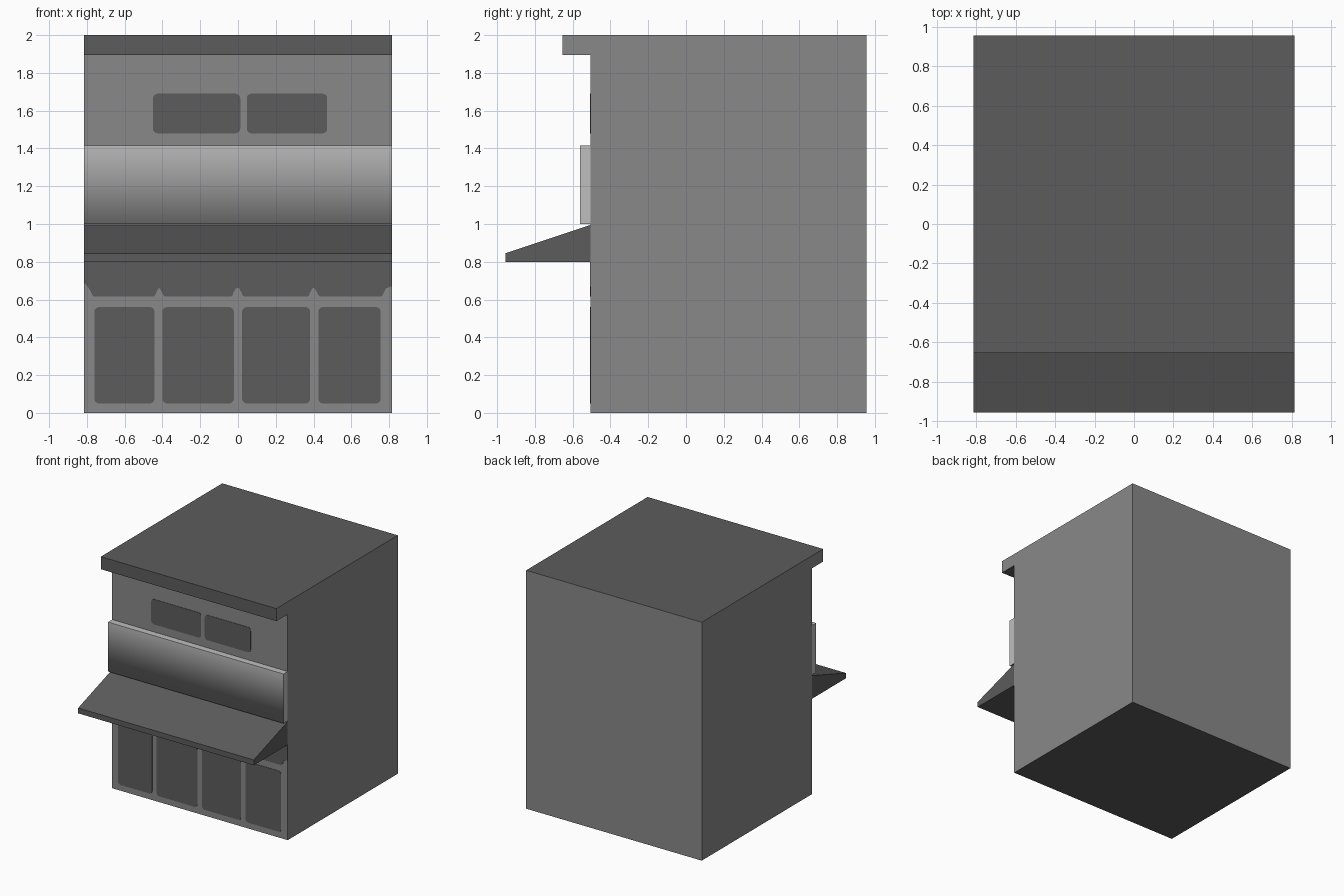
import bpy, bmesh, math
from mathutils import Vector

if "Cube" in bpy.data.objects:
    bpy.data.objects.remove(bpy.data.objects["Cube"])


def material(name, v):
    m = bpy.data.materials.new(name)
    m.diffuse_color = (v, v, v, 1)
    m.use_nodes = True
    m.node_tree.nodes["Principled BSDF"].inputs["Base Color"].default_value = m.diffuse_color
    return m


DARK = material("dark grey", 0.107)
MID = material("mid grey", 0.25)
LIGHT = material("light grey", 0.52)

HALF_W = 0.815
WALL_Y = -0.505


def prism(name, outline, place, depth, mats, rule=None):
    """Extrude a 2D outline by the depth vector; rule picks each face's material."""
    bm = bmesh.new()
    face = bm.faces.new([bm.verts.new(place(a, b)) for a, b in outline])
    res = bmesh.ops.extrude_face_region(bm, geom=[face], use_keep_orig=True)
    moved = [g for g in res["geom"] if isinstance(g, bmesh.types.BMVert)]
    bmesh.ops.translate(bm, verts=moved, vec=Vector(depth))
    bmesh.ops.recalc_face_normals(bm, faces=bm.faces[:])
    bm.normal_update()
    if rule:
        for f in bm.faces:
            f.material_index = rule(f)
    mesh = bpy.data.meshes.new(name)
    bm.to_mesh(mesh)
    bm.free()
    for m in mats:
        mesh.materials.append(m)
    ob = bpy.data.objects.new(name, mesh)
    bpy.context.collection.objects.link(ob)
    return ob


def side_prism(name, profile, mats, rule=None):
    """Profile in (y, z), running across the full width."""
    return prism(name, profile, lambda y, z: (-HALF_W, y, z),
                 (2 * HALF_W, 0, 0), mats, rule)


def wall_plate(name, outline, mat):
    """Thin painted plate in (x, z) on the front wall."""
    return prism(name, outline, lambda x, z: (x, WALL_Y + 0.001, z),
                 (0, -0.004, 0), [mat])


def arc(cx, cz, r, start, end, n=5):
    return [(cx + r * math.cos(math.radians(start + (end - start) * i / n)),
             cz + r * math.sin(math.radians(start + (end - start) * i / n)))
            for i in range(n + 1)]


def rounded_rect(x0, x1, z0, z1, r=0.025):
    return (arc(x0 + r, z0 + r, r, 180, 270) + arc(x1 - r, z0 + r, r, 270, 360)
            + arc(x1 - r, z1 - r, r, 0, 90) + arc(x0 + r, z1 - r, r, 90, 180))


# building with roof overhang: dark horizontal faces and dark roof fascia
def building_rule(f):
    fascia = f.normal.y < -0.5 and f.calc_center_median().z > 1.9
    return 0 if abs(f.normal.z) > 0.5 or fascia else 1


side_prism("building", [(WALL_Y, 0), (0.955, 0), (0.955, 2), (-0.655, 2),
                        (-0.655, 1.895), (WALL_Y, 1.895)], [DARK, MID], building_rule)

# sloping awning
side_prism("awning", [(WALL_Y, 0.8), (WALL_Y, 0.995), (-0.955, 0.845), (-0.955, 0.8)], [DARK])

# sign board, softly shaded over its lower front edge only
sign = side_prism("sign_board", [(WALL_Y, 1.0), (WALL_Y, 1.415),
                                 (-0.56, 1.415), (-0.56, 1.0)], [LIGHT])
for p in sign.data.polygons:
    p.use_smooth = True
for e in sign.data.edges:
    ends = [sign.data.vertices[i].co for i in e.vertices]
    lower_front = all(v.y < -0.55 and v.z < 1.1 for v in ends)
    e.use_edge_sharp = not lower_front

# upper windows
for i, (x0, x1) in enumerate([(-0.45, 0.012), (0.047, 0.472)]):
    wall_plate(f"upper_window_{i + 1}", rounded_rect(x0, x1, 1.48, 1.69), DARK)

# lower shop panels
for i, (x0, x1) in enumerate([(-0.76, -0.442), (-0.4, -0.022), (0.022, 0.382), (0.425, 0.755)]):
    wall_plate(f"shop_panel_{i + 1}", rounded_rect(x0, x1, 0.05, 0.56), DARK)

# scalloped valance below the awning
edge = [(-HALF_W, 0.81), (-HALF_W, 0.69)]
for x0, x1 in [(-0.775, -0.435), (-0.4, -0.025), (0.02, 0.38), (0.42, 0.77)]:
    edge += [(x0 - 0.015, 0.66)] + arc(x0 + 0.02, 0.635, 0.02, 180, 270, 3)
    edge += arc(x1 - 0.02, 0.635, 0.02, 270, 360, 3) + [(x1 + 0.015, 0.66)]
edge += [(HALF_W, 0.67), (HALF_W, 0.81)]
wall_plate("valance", edge, DARK)
